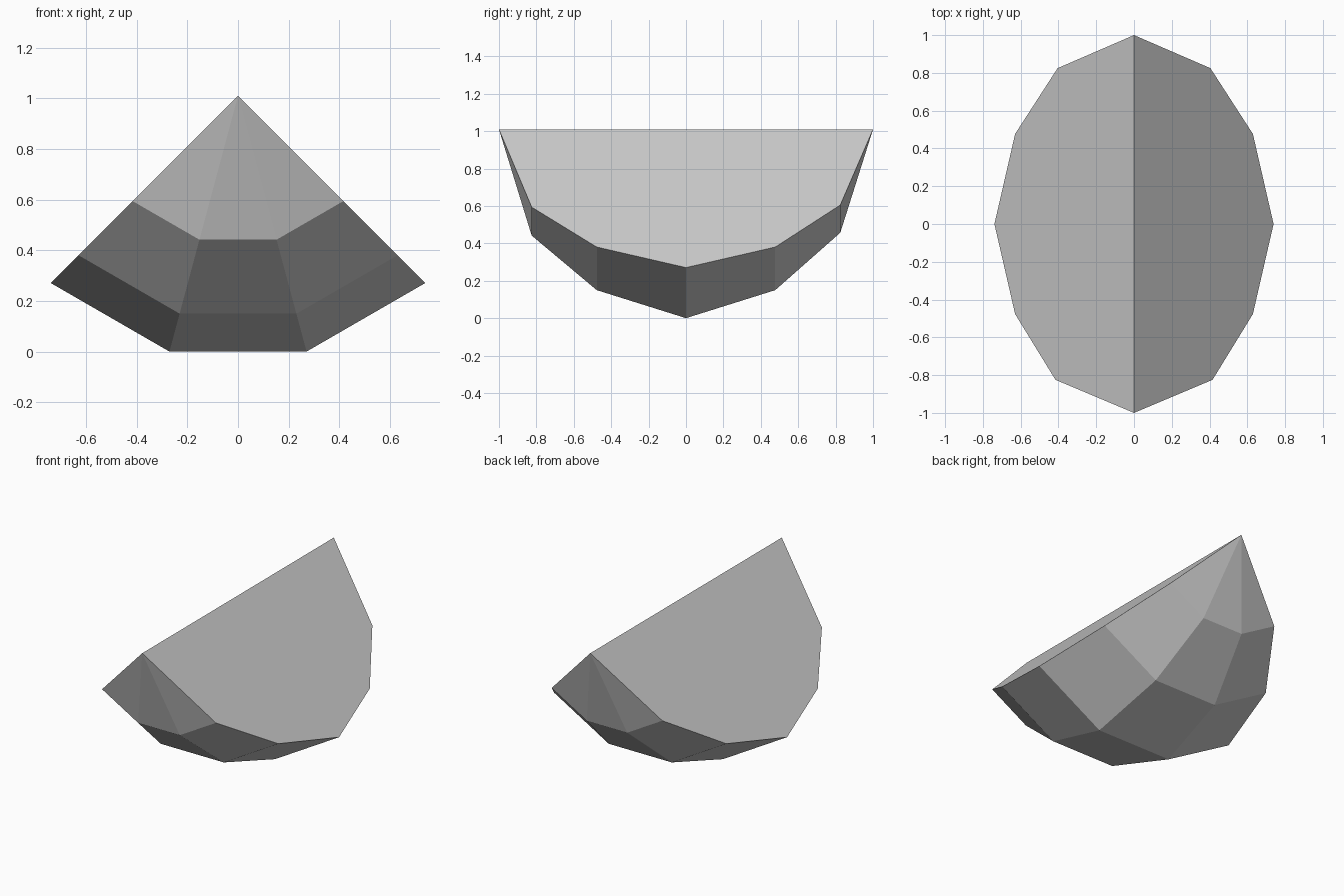
import bpy, bmesh, math

if "Cube" in bpy.data.objects:
    bpy.data.objects.remove(bpy.data.objects["Cube"])

AXIS_Z = 1.01
# (y, radius) stations of the curved rind, revolved about the straight edge
STATIONS = [(-0.825, 0.588), (-0.477, 0.89), (0.0, 1.045), (0.477, 0.89), (0.825, 0.572)]
ANGLES = [math.radians(a) for a in (-45, -15, 15, 45)]

mat = bpy.data.materials.new("light grey")
mat.diffuse_color = (0.6, 0.6, 0.6, 1)
mat.use_nodes = True
mat.node_tree.nodes["Principled BSDF"].inputs["Base Color"].default_value = mat.diffuse_color

bm = bmesh.new()
front = bm.verts.new((0, -1, AXIS_Z))
back = bm.verts.new((0, 1, AXIS_Z))
rings = [[bm.verts.new((r * math.sin(a), y, AXIS_Z - r * math.cos(a))) for a in ANGLES]
         for y, r in STATIONS]

# Faceted rind: triangles at the two tips, quads between stations
for j in range(3):
    bm.faces.new((front, rings[0][j], rings[0][j + 1]))
    bm.faces.new((back, rings[-1][j + 1], rings[-1][j]))
    for a, b in zip(rings, rings[1:]):
        bm.faces.new((a[j], b[j], b[j + 1], a[j + 1]))

# Two flat cut sides meeting at the straight edge
for j in (0, 3):
    bm.faces.new([front] + [ring[j] for ring in rings] + [back])

bmesh.ops.recalc_face_normals(bm, faces=bm.faces)
mesh = bpy.data.meshes.new("wedge")
bm.to_mesh(mesh)
bm.free()
mesh.materials.append(mat)
bpy.context.collection.objects.link(bpy.data.objects.new("wedge", mesh))
